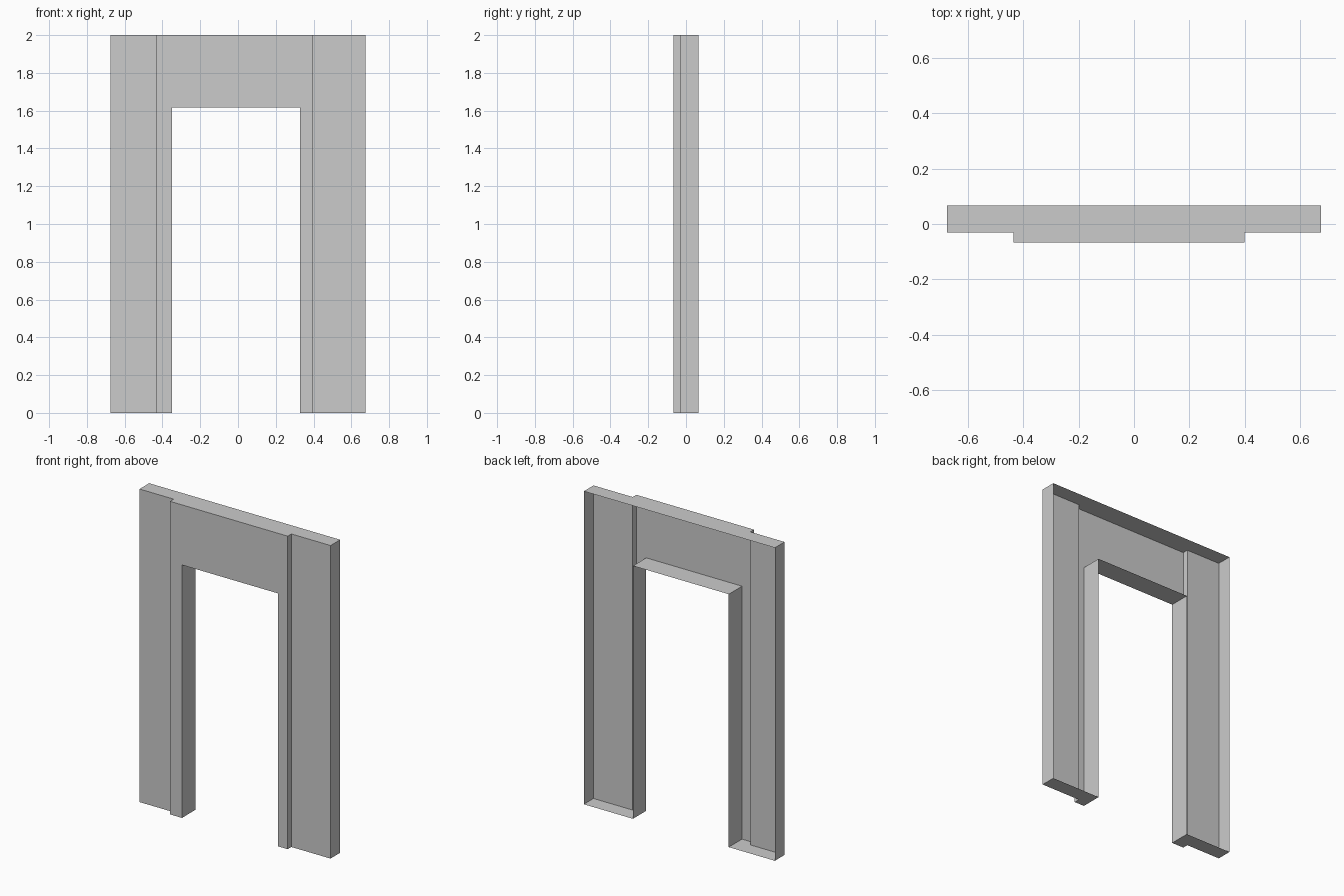
import bpy
import bmesh

cube = bpy.data.objects.get("Cube")
if cube:
    bpy.data.objects.remove(cube, do_unlink=True)

# Plaster colour
mat = bpy.data.materials.new("plain_grey")
mat.use_nodes = True
GREY = (0.6, 0.6, 0.6, 1)
mat.diffuse_color = GREY
mat.node_tree.nodes["Principled BSDF"].inputs["Base Color"].default_value = GREY

BACK, WING, SURROUND = 0.067, -0.03, -0.067
xs = [-0.675, -0.434, -0.349, 0.328, 0.398, 0.675]
zs = [0, 1.616, 2]
columns = [WING, SURROUND, SURROUND, SURROUND, WING]


def depth(i, j):
    """Front plane of a cell; outside and in the doorway there is only the open back."""
    if not (0 <= i < 5 and 0 <= j < 2) or (i == 2 and j == 0):
        return BACK
    return columns[i]


bm = bmesh.new()


def quad(*points):
    bm.faces.new([bm.verts.new(p) for p in points])


# Front panels
for i in range(5):
    for j in range(2):
        y = depth(i, j)
        if y < BACK:
            quad((xs[i], y, zs[j]), (xs[i + 1], y, zs[j]),
                 (xs[i + 1], y, zs[j + 1]), (xs[i], y, zs[j + 1]))

# Upright returns: outer sides, steps and door jambs
for i, x in enumerate(xs):
    for j in range(2):
        a, b = depth(i - 1, j), depth(i, j)
        if a != b:
            quad((x, a, zs[j]), (x, b, zs[j]), (x, b, zs[j + 1]), (x, a, zs[j + 1]))

# Level returns: top, bottom and door head
for j, z in enumerate(zs):
    for i in range(5):
        a, b = depth(i, j - 1), depth(i, j)
        if a != b:
            quad((xs[i], a, z), (xs[i + 1], a, z), (xs[i + 1], b, z), (xs[i], b, z))

bmesh.ops.remove_doubles(bm, verts=bm.verts, dist=0.0001)
bmesh.ops.dissolve_limit(bm, angle_limit=0.01, verts=bm.verts, edges=bm.edges)

mesh = bpy.data.meshes.new("doorway_surround")
bm.to_mesh(mesh)
bm.free()
mesh.materials.append(mat)
bpy.context.collection.objects.link(bpy.data.objects.new("doorway_surround", mesh))
